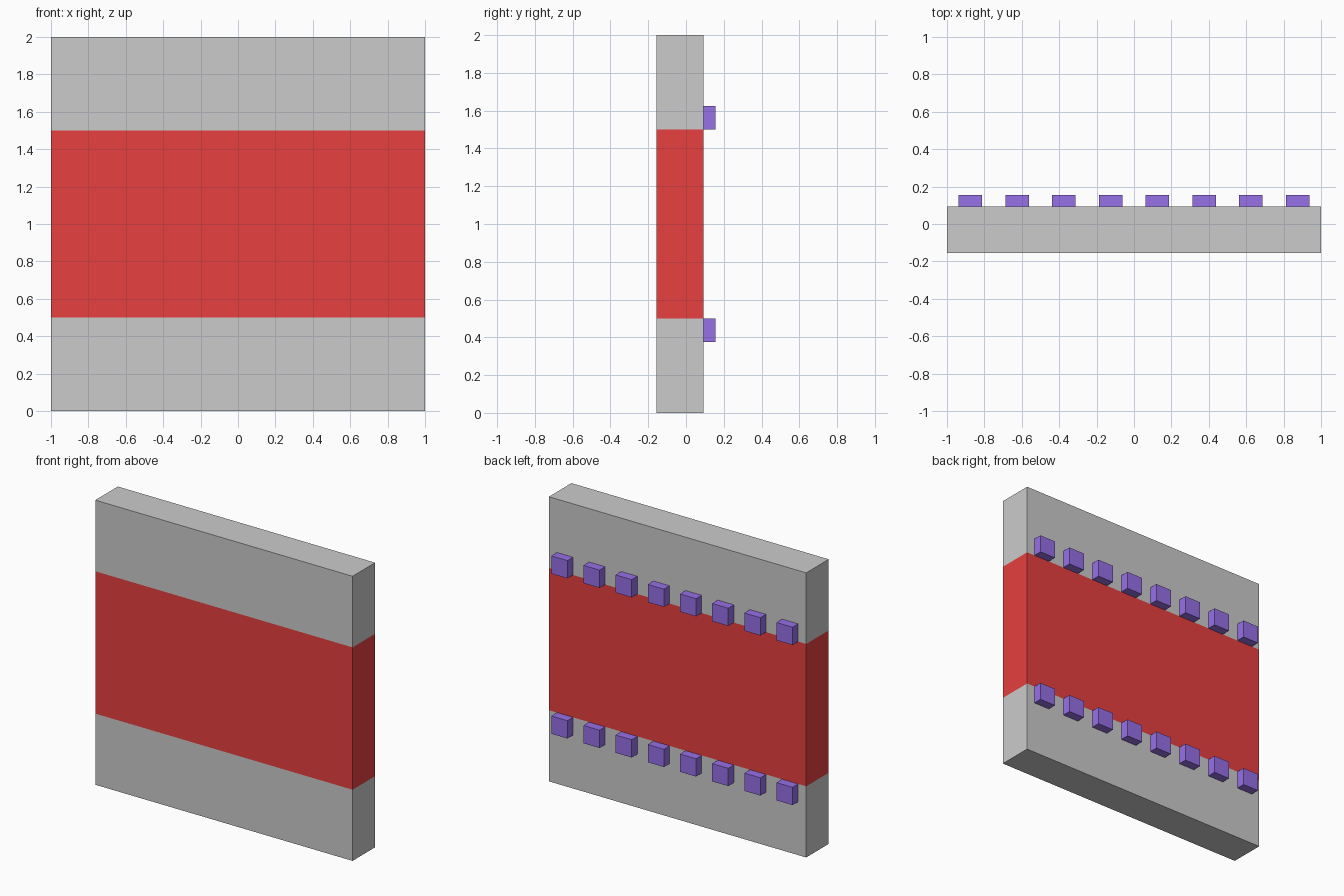
import bpy
import bmesh
from mathutils import Matrix, Vector

if "Cube" in bpy.data.objects:
    bpy.data.objects.remove(bpy.data.objects["Cube"])

BACK = 0.09375           # y of the wall's back face
BLOCK = (0.125, 0.0625, 0.125)


def material(name, rgb):
    mat = bpy.data.materials.new(name)
    mat.diffuse_color = (*rgb, 1.0)
    mat.use_nodes = True
    mat.node_tree.nodes["Principled BSDF"].inputs["Base Color"].default_value = mat.diffuse_color
    return mat


def box_bmesh(size, center=(0, 0, 0)):
    bm = bmesh.new()
    bmesh.ops.create_cube(bm, size=1.0, matrix=Matrix.Translation(center) @ Matrix.Diagonal((*size, 1.0)))
    return bm


def add_object(name, bm, materials, location=(0, 0, 0)):
    mesh = bpy.data.meshes.new(name)
    bm.to_mesh(mesh)
    bm.free()
    for mat in materials:
        mesh.materials.append(mat)
    obj = bpy.data.objects.new(name, mesh)
    obj.location = location
    bpy.context.collection.objects.link(obj)
    return obj


grey = material("wall_grey", (0.7, 0.7, 0.7))
red = material("band_red", (0.8, 0.05, 0.05))
violet = material("block_violet", (0.31, 0.16, 0.8))

# Wall panel: one slab cut at the band edges, middle faces painted red
bm = box_bmesh((2.0, 0.25, 2.0), (0, BACK - 0.125, 1.0))
for z in (0.5, 1.5):
    bmesh.ops.bisect_plane(bm, geom=bm.verts[:] + bm.edges[:] + bm.faces[:],
                           plane_co=Vector((0, 0, z)), plane_no=Vector((0, 0, 1)))
for face in bm.faces:
    if 0.5 < face.calc_center_median().z < 1.5:
        face.material_index = 1
add_object("wall_panel", bm, (grey, red))

# Rows of small blocks on the back, just outside the band
for name, z in (("lower_blocks", 0.4375), ("upper_blocks", 1.5625)):
    row = add_object(name, box_bmesh(BLOCK), (violet,), (-0.875, BACK + BLOCK[1] / 2, z))
    array = row.modifiers.new("row", 'ARRAY')
    array.count = 8
    array.use_relative_offset = False
    array.use_constant_offset = True
    array.constant_offset_displace = (0.25, 0, 0)
